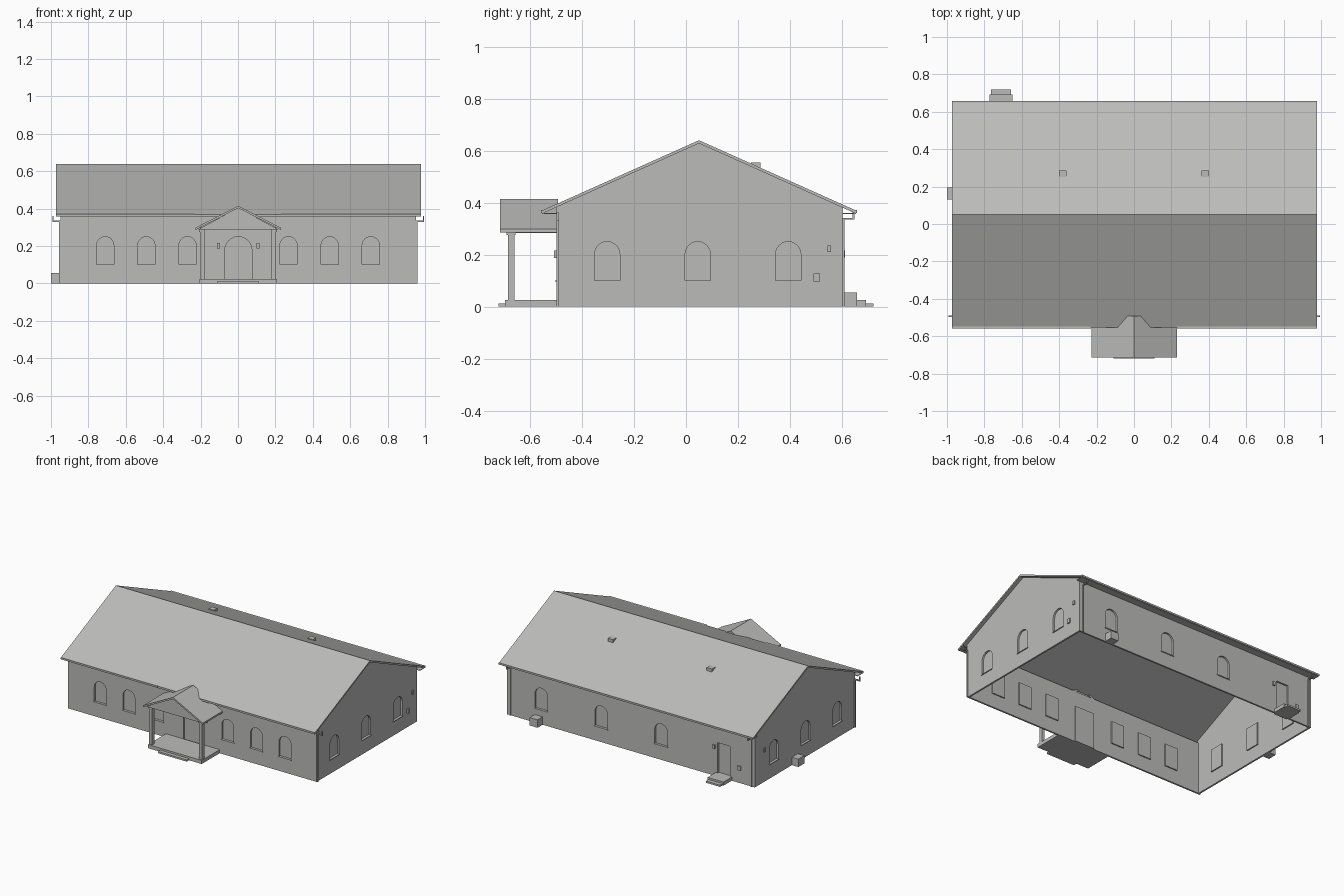
import bpy, bmesh, math
from mathutils import Vector

cube = bpy.data.objects.get("Cube")
if cube:
    bpy.data.objects.remove(cube, do_unlink=True)

grey = bpy.data.materials.new("plain grey")
grey.use_nodes = True
GREY = (0.5, 0.5, 0.49, 1)
grey.diffuse_color = GREY
grey.node_tree.nodes["Principled BSDF"].inputs["Base Color"].default_value = GREY


def prisms(name, profiles, axis, lo, hi):
    """Extrude closed 2D outlines along x (y,z), y (x,z) or z (x,y)."""
    bm = bmesh.new()
    for pts in profiles:
        def place(p, d):
            v = list(p)
            v.insert("xyz".index(axis), d)
            return bm.verts.new(v)
        face = bm.faces.new([place(p, lo) for p in pts])
        out = bmesh.ops.extrude_face_region(bm, geom=[face])
        step = Vector([hi - lo if a == axis else 0 for a in "xyz"])
        verts = [g for g in out["geom"] if isinstance(g, bmesh.types.BMVert)]
        bmesh.ops.translate(bm, verts=verts, vec=step)
    bmesh.ops.recalc_face_normals(bm, faces=bm.faces)
    mesh = bpy.data.meshes.new(name)
    bm.to_mesh(mesh)
    bm.free()
    mesh.materials.append(grey)
    obj = bpy.data.objects.new(name, mesh)
    bpy.context.collection.objects.link(obj)
    return obj


def rect(a0, a1, b0, b1):
    return [(a0, b0), (a1, b0), (a1, b1), (a0, b1)]


def box(name, x0, x1, y0, y1, z0, z1):
    return prisms(name, [rect(x0, x1, y0, y1)], "z", z0, z1)


def arch(c, w, z0, z1, n=12):
    r = w / 2
    top = [(c + r * math.cos(math.pi * i / n), z1 - r + r * math.sin(math.pi * i / n))
           for i in range(n + 1)]
    return [(c - r, z0), (c + r, z0)] + top


def cut(obj, holes, axis, lo, hi):
    cutter = prisms("cutter", holes, axis, lo, hi)
    mod = obj.modifiers.new("openings", "BOOLEAN")
    mod.operation = "DIFFERENCE"
    mod.solver = "EXACT"
    mod.object = cutter
    dg = bpy.context.evaluated_depsgraph_get()
    mesh = bpy.data.meshes.new_from_object(obj.evaluated_get(dg))
    obj.modifiers.clear()
    obj.data = mesh
    bpy.data.objects.remove(cutter, do_unlink=True)


# Main dimensions
X0, X1, Y0, Y1 = -0.95, 0.953, -0.498, 0.602
RIDGE_Y, RIDGE_Z, EAVE_Z, HALF = 0.05, 0.64, 0.37, 0.603
T = 0.012
SLOPE = (RIDGE_Z - EAVE_Z) / HALF


def roof_z(y):
    return RIDGE_Z - SLOPE * abs(y - RIDGE_Y)


# Windows and doors: recessed panes in rectangular casings, with sills
def wall(name, outline, axis, face, inward, windows, width, door=None):
    inner = face + inward * T
    obj = prisms(name, [outline], axis, *sorted((face, inner)))
    holes = [arch(c, width, 0.1, 0.25) for c in windows]
    if door:
        holes.append(door)
    cut(obj, holes, axis, face - 0.05, face + 0.05)
    h = width / 2 + 0.004
    panes = [rect(c - h, c + h, 0.096, 0.254) for c in windows]
    prisms(name + "_window_panes", panes, axis, *sorted((inner, inner + inward * 0.008)))
    sills = [rect(c - h, c + h, 0.096, 0.101) for c in windows]
    prisms(name + "_window_sills", sills, axis, *sorted((face - inward * 0.005, inner)))
    if door:
        xs, zs = [p[0] for p in door], [p[1] for p in door]
        panel = rect(min(xs) - 0.004, max(xs) + 0.004, 0, max(zs) + 0.004)
        prisms(name + "_door", [panel], axis, *sorted((inner, inner + inward * 0.008)))


long_wall = rect(X0, X1, 0, 0.365)
gable = [(Y0, 0), (Y1, 0), (Y1, roof_z(Y1) - 0.008),
         (RIDGE_Y, RIDGE_Z - 0.008), (Y0, roof_z(Y0) - 0.008)]
front_x = [s * x for s in (-1, 1) for x in (0.27, 0.49, 0.71)]
wall("front_wall", long_wall, "y", Y0, 1, front_x, 0.092, arch(0.002, 0.145, 0.015, 0.25))
wall("back_wall", long_wall, "y", Y1, -1, [-0.23, 0.23, 0.69], 0.098,
     rect(-0.76, -0.665, 0.025, 0.235))
for name, x, inward in (("left_gable_wall", X1, -1), ("right_gable_wall", X0, 1)):
    wall(name, gable, "x", x, inward, [-0.303, 0.045, 0.393], 0.097)

# Main roof with soffits and gutters
ya, yb = RIDGE_Y - HALF, RIDGE_Y + HALF
roof = [(ya, EAVE_Z), (RIDGE_Y, RIDGE_Z), (yb, EAVE_Z),
        (yb, EAVE_Z - T), (RIDGE_Y, RIDGE_Z - T), (ya, EAVE_Z - T)]
prisms("main_roof", [roof], "x", -0.973, 0.979)
for side, y_out, y_in in (("front", ya, Y0), ("back", yb, Y1)):
    lo, hi = sorted((y_out, y_in))
    box(side + "_soffit", -0.97, 0.976, lo, hi, 0.357, 0.361)
    spans = [(-0.973, -0.23), (0.23, 0.979)] if side == "front" else [(-0.973, 0.979)]
    for a, b in spans:
        box(side + "_gutter", a, b, y_out - 0.005, y_out + 0.005, 0.36, 0.372)
for x in (-0.38, 0.38):
    box("roof_vent", x - 0.02, x + 0.02, 0.25, 0.287, 0.5, 0.555)

# Downpipes: a short drop, a return to the wall, then down to the ground
for s, x in ((-1, X0), (1, X1)):
    a, b = x + s * 0.007, x + s * 0.042
    box("front_downpipe", *sorted((x, a)), -0.497, -0.488, 0, 0.338)
    box("front_downpipe_return", *sorted((x, b)), -0.497, -0.488, 0.33, 0.338)
    box("front_downpipe_drop", *sorted((b - s * 0.006, b)), -0.497, -0.488, 0.33, 0.362)
    c = s * 0.925
    box("back_downpipe", c - 0.004, c + 0.004, Y1, Y1 + 0.007, 0, 0.342)
    box("back_downpipe_return", c - 0.004, c + 0.004, Y1, 0.647, 0.335, 0.342)
    box("back_downpipe_drop", c - 0.004, c + 0.004, 0.64, 0.647, 0.335, 0.365)

# Porch floor, step, columns and beams
box("porch_floor", -0.205, 0.208, -0.695, Y0, 0, 0.025)
box("porch_step", -0.11, 0.11, -0.72, -0.695, 0, 0.012)
for s in (-1, 1):
    cx = s * 0.192
    box("porch_column", cx - 0.012, cx + 0.012, -0.684, -0.66, 0.025, 0.288)
    box("porch_column_capital", cx - 0.016, cx + 0.016, -0.69, -0.655, 0.275, 0.288)
    box("porch_side_beam", cx - 0.012, cx + 0.012, -0.684, Y0, 0.284, 0.3)

# Porch gable roof
prisms("porch_pediment", [[(-0.215, 0.288), (0.217, 0.288), (0.001, 0.405)]],
       "y", -0.7, -0.499)
porch_roof = [(-0.228, 0.298), (0.001, 0.415), (0.23, 0.298),
              (0.23, 0.286), (0.001, 0.403), (-0.228, 0.286)]
prisms("porch_roof", [porch_roof], "y", -0.715, -0.492)

# Back steps and utility boxes at ground level
box("back_landing", -0.773, -0.65, Y1, 0.692, 0, 0.025)
box("back_step", -0.765, -0.657, 0.692, 0.72, 0, 0.012)
box("back_ground_box", 0.68, 0.74, Y1, 0.658, 0, 0.055)
box("side_ground_box", -1.0, X0, 0.13, 0.195, 0, 0.055)

# Wall lamps and meter boxes
for x in (-0.105, 0.108):
    box("front_lamp", x - 0.008, x + 0.008, Y0 - 0.01, Y0, 0.188, 0.216)
box("back_lamp", -0.648, -0.632, Y1, Y1 + 0.01, 0.19, 0.216)
box("back_meter", -0.845, -0.82, Y1, Y1 + 0.008, 0.09, 0.12)
box("left_lamp", X1, X1 + 0.008, 0.543, 0.557, 0.21, 0.236)
box("left_meter", X1, X1 + 0.008, 0.49, 0.515, 0.096, 0.128)
box("right_lamp", X0 - 0.008, X0, 0.493, 0.507, 0.21, 0.236)
